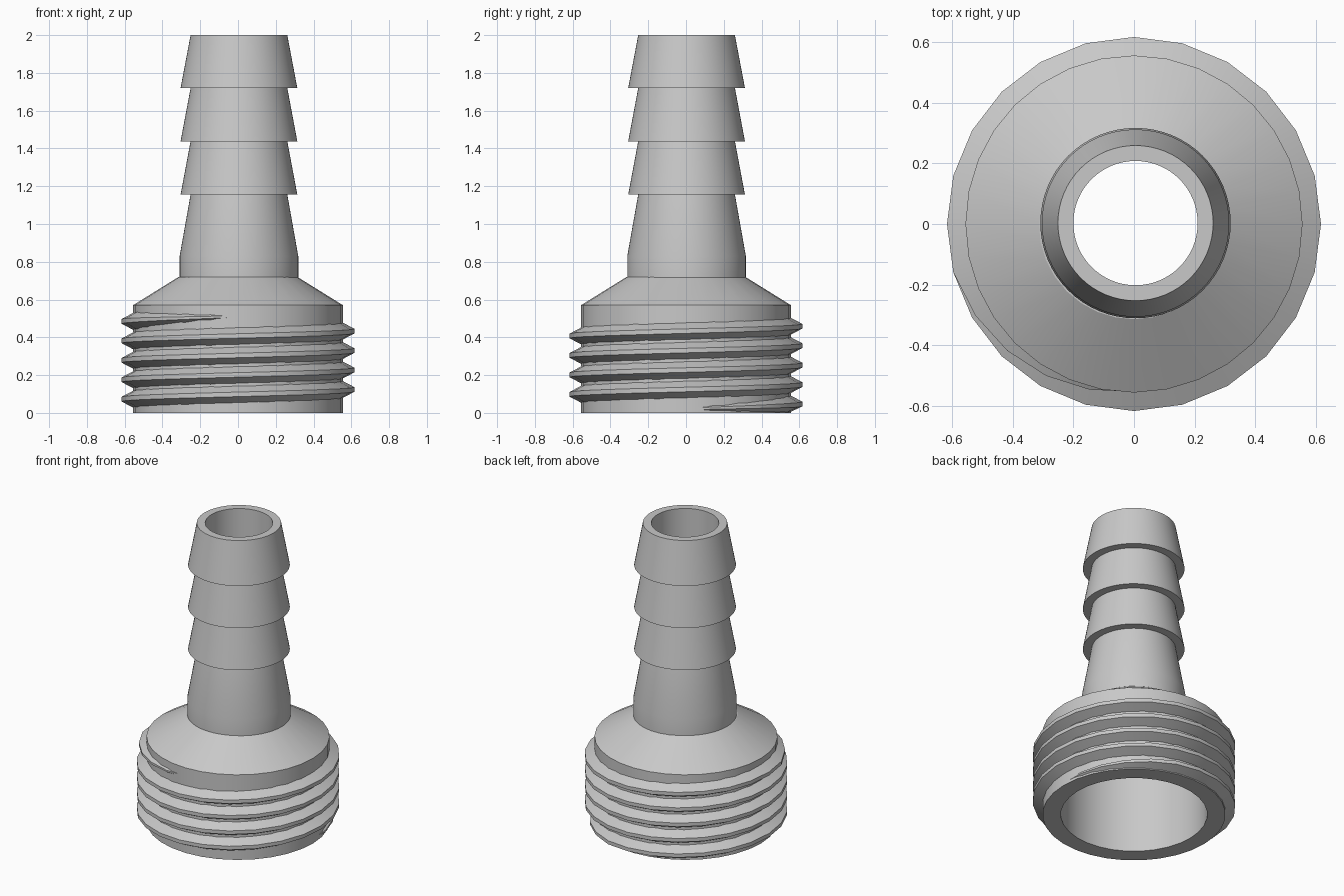
import bpy, bmesh, math

if "Cube" in bpy.data.objects:
    bpy.data.objects.remove(bpy.data.objects["Cube"])

grey = bpy.data.materials.new("plain grey")
grey.diffuse_color = (0.58, 0.58, 0.58, 1)
grey.use_nodes = True
grey.node_tree.nodes["Principled BSDF"].inputs["Base Color"].default_value = grey.diffuse_color


def finish(name, bm, angle):
    bmesh.ops.recalc_face_normals(bm, faces=bm.faces)
    me = bpy.data.meshes.new(name)
    bm.to_mesh(me)
    bm.free()
    ob = bpy.data.objects.new(name, me)
    bpy.context.collection.objects.link(ob)
    me.materials.append(grey)
    bpy.ops.object.select_all(action='DESELECT')
    ob.select_set(True)
    bpy.context.view_layer.objects.active = ob
    bpy.ops.object.shade_smooth_by_angle(angle=math.radians(angle))
    return ob


def skin(bm, rings, closed):
    """Join consecutive closed cross-sections with quads."""
    n = len(rings[0])
    last = len(rings) if closed else len(rings) - 1
    for i in range(last):
        a, b = rings[i], rings[(i + 1) % len(rings)]
        for j in range(n):
            k = (j + 1) % n
            bm.faces.new((a[j], b[j], b[k], a[k]))


def section(bm, profile, ang):
    return [bm.verts.new((r * math.cos(ang), r * math.sin(ang), z)) for r, z in profile]


def lathe(name, profile, sides):
    bm = bmesh.new()
    rings = [section(bm, profile, 2 * math.pi * i / sides) for i in range(sides)]
    skin(bm, rings, True)
    return finish(name, bm, 25)


# Hollow base with a conical shoulder
lathe("threaded_base", [(0.556, 0), (0.556, 0.57), (0.314, 0.72), (0.215, 0.72),
                        (0.445, 0.55), (0.445, 0)], 32)

# Hose stem: collar, long taper, three barbs, bore
stem = [(0.314, 0.70), (0.314, 0.83), (0.256, 1.156)]
for i in range(3):
    z = 1.156 + 0.282 * i
    stem += [(0.309, z), (0.256, min(z + 0.282, 2.0))]
stem += [(0.205, 2.0), (0.205, 0.70)]
hose = lathe("barbed_stem", stem, 64)
hose.location = (0.005, 0.003, 0)

# Helical thread: 4.75 turns, fading into the base at both ends
bm = bmesh.new()
STEPS, PITCH, Z0 = 114, 0.103, 0.021
rings = []
for i in range(STEPS + 1):
    fade = min(1, i / 5, (STEPS - i) / 5)
    z = Z0 + PITCH * i / 24
    crest = 0.553 + 0.064 * fade
    root = 0.545
    half = 0.012 + 0.038 * fade
    tip = 0.004 + 0.008 * fade
    prof = [(root, max(0.001, z - half)), (crest, z - tip), (crest, z + tip), (root, z + half)]
    rings.append(section(bm, prof, 2 * math.pi * i / 24))
skin(bm, rings, False)
bm.faces.new(rings[0])
bm.faces.new(rings[-1])
finish("screw_thread", bm, 25)
